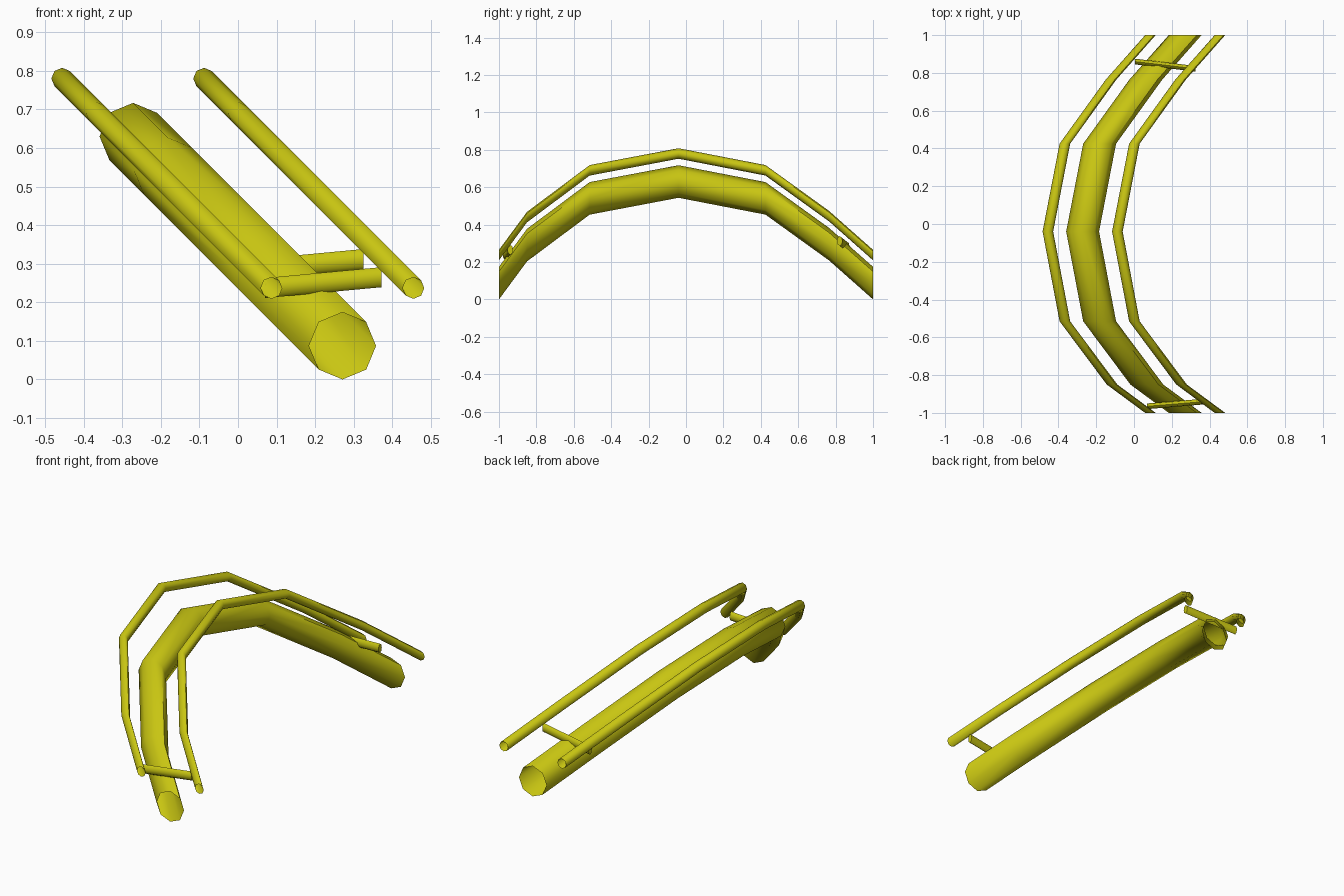
import bpy, bmesh
from math import sin, cos, tau, radians
from mathutils import Vector

cube = bpy.data.objects.get("Cube")
if cube:
    bpy.data.objects.remove(cube, do_unlink=True)

yellow = bpy.data.materials.new("mustard_yellow")
yellow.use_nodes = True
colour = (0.58, 0.56, 0.006, 1)
yellow.diffuse_color = colour
yellow.node_tree.nodes["Principled BSDF"].inputs["Base Color"].default_value = colour


def sweep(name, path, axis_u, axis_v, sides=8, capped=False):
    """Slide one polygon section along a path without turning it."""
    u, v = Vector(axis_u), Vector(axis_v)
    bm = bmesh.new()
    rings = []
    for p in path:
        rings.append([bm.verts.new(Vector(p) + u * cos(tau * i / sides) + v * sin(tau * i / sides))
                      for i in range(sides)])
    for a, b in zip(rings, rings[1:]):
        for i in range(sides):
            j = (i + 1) % sides
            bm.faces.new((a[i], a[j], b[j], b[i]))
    if capped:
        bm.faces.new(rings[0])
        bm.faces.new(rings[-1])
    bmesh.ops.recalc_face_normals(bm, faces=bm.faces)
    mesh = bpy.data.meshes.new(name)
    bm.to_mesh(mesh)
    bm.free()
    mesh.materials.append(yellow)
    obj = bpy.data.objects.new(name, mesh)
    bpy.context.collection.objects.link(obj)
    bpy.ops.object.select_all(action="DESELECT")
    obj.select_set(True)
    bpy.context.view_layer.objects.active = obj
    bpy.ops.object.shade_smooth_by_angle(angle=radians(60))
    return obj


# Arch path lies in a plane leaning back at 45 degrees
profile = [(-1, 0.087), (-0.85, 0.29), (-0.515, 0.54), (-0.04, 0.63),
           (0.425, 0.54), (0.765, 0.295), (1, 0.087)]
arch = [Vector((0.358 - z, y, z)) for y, z in profile]


def tube(name, offset, radius):
    return sweep(name, [p + Vector(offset) for p in arch], (radius, 0, 0), (0, 0, radius))


# Thick main tube and the two thin rails above it
tube("main_tube", (0, 0, 0), 0.087)
for side, label in ((1, "left"), (-1, "right")):
    tube(label + "_rail", (side * 0.184, 0, 0.15), 0.028)

# Flattened cross bars joining the rails
bars = {"front_cross_bar": [(0.07, -0.965, 0.237), (0.372, -0.94, 0.265)],
        "back_cross_bar": [(0.005, 0.86, 0.282), (0.325, 0.822, 0.312)]}
for name, path in bars.items():
    sweep(name, path, (0, 0.015, 0), (0, 0, 0.026), capped=True)
